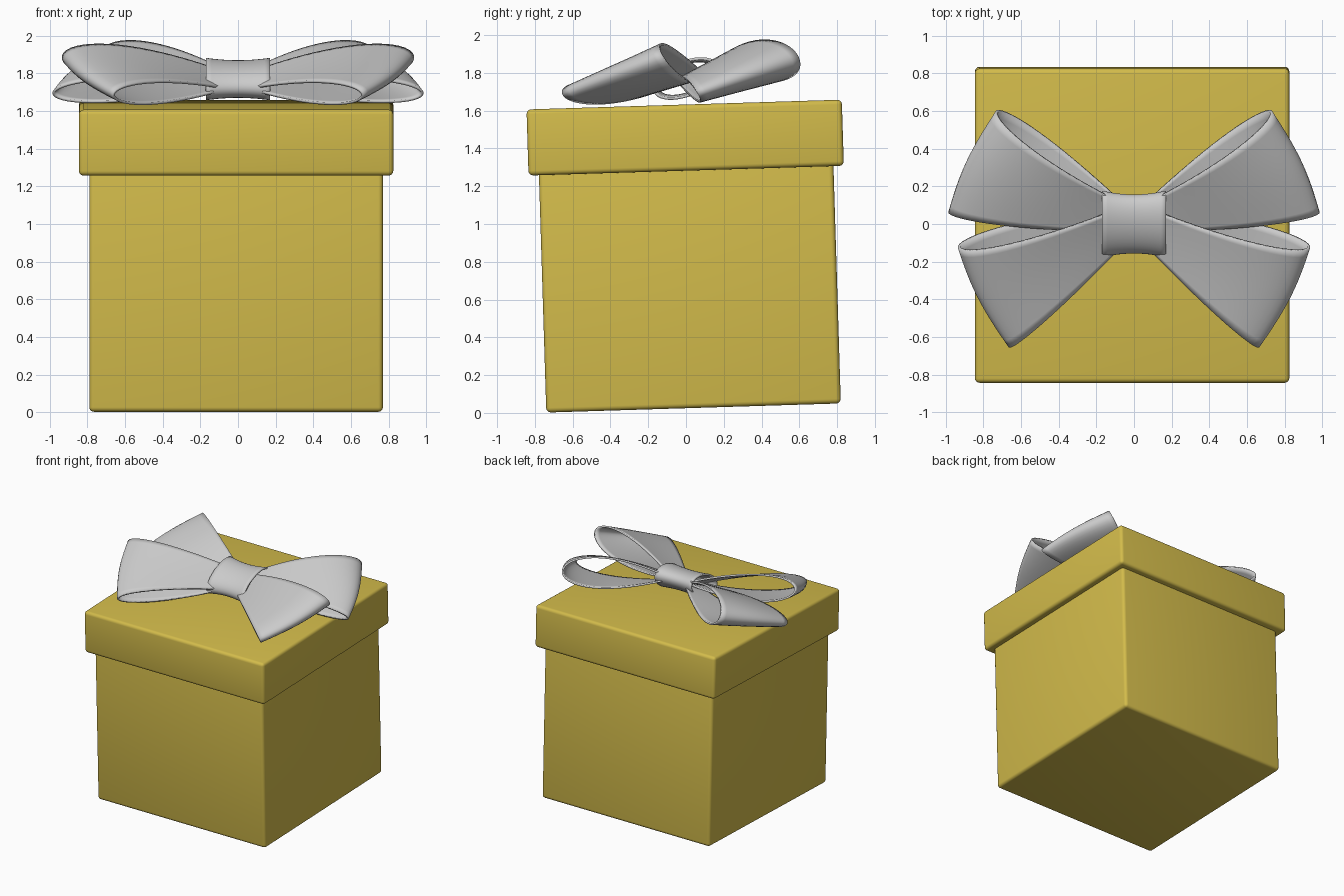
import bpy, bmesh
from math import sin, cos, pi, radians
from mathutils import Vector, Matrix

if "Cube" in bpy.data.objects:
    bpy.data.objects.remove(bpy.data.objects["Cube"])

TILT = 0.031                      # the whole box leans slightly about x
gold = bpy.data.materials.new("gold_card")
gold.diffuse_color = (0.65, 0.50, 0.07, 1)
gold.use_nodes = True
gold.node_tree.nodes["Principled BSDF"].inputs["Base Color"].default_value = gold.diffuse_color


def finish(name, bm, mat=None):
    bmesh.ops.recalc_face_normals(bm, faces=bm.faces)
    mesh = bpy.data.meshes.new(name)
    bm.to_mesh(mesh)
    bm.free()
    ob = bpy.data.objects.new(name, mesh)
    bpy.context.collection.objects.link(ob)
    if mat:
        mesh.materials.append(mat)
    bpy.context.view_layer.objects.active = ob
    ob.select_set(True)
    bpy.ops.object.shade_smooth_by_angle(angle=radians(40))
    ob.select_set(False)
    return ob


def rounded_box(name, width, bottom, height):
    bm = bmesh.new()
    bmesh.ops.create_cube(bm, size=1)
    bmesh.ops.scale(bm, vec=(width, width, height), verts=bm.verts)
    bmesh.ops.translate(bm, vec=(0, 0, bottom + height / 2), verts=bm.verts)
    bmesh.ops.bevel(bm, geom=bm.edges[:], offset=0.025, segments=4,
                    profile=0.5, affect='EDGES')
    bm.transform(Matrix.Translation((-0.01, 0.04, 0.026)) @ Matrix.Rotation(TILT, 4, 'X'))
    return finish(name, bm, gold)


def thicken(ob, amount):
    mod = ob.modifiers.new("thickness", 'SOLIDIFY')
    mod.thickness = amount
    mod.offset = 0


def bow_loop(name, roots, tips, puffs, around=48, across=14):
    """Flared teardrop ribbon loop; each pair gives its low and high edge."""
    r0, r1 = map(Vector, roots)
    t0, t1 = map(Vector, tips)
    normal = Vector((0, -sin(radians(30)), cos(radians(30))))
    bm = bmesh.new()
    rows = []
    for j in range(across + 1):
        v = j / across
        root = r0.lerp(r1, v)
        tip = t0.lerp(t1, v) + Vector((0.03, 0, 0)) * sin(pi * v)
        puff = puffs[0] + (puffs[1] - puffs[0]) * v
        row = []
        for i in range(around):
            a = 2 * pi * (i + 0.5) / around
            u = (1 - cos(a)) / 2
            p = root.lerp(tip, u) + normal * (puff * sin(a) * sin(a / 2))
            row.append(bm.verts.new(p))
        rows.append(row)
    for a, b in zip(rows, rows[1:]):
        for i in range(around - 1):
            bm.faces.new((a[i], a[i + 1], b[i + 1], b[i]))
    ob = finish(name, bm)
    thicken(ob, 0.014)
    ob.modifiers.new("mirror", 'MIRROR').use_axis[0] = True
    return ob


# box and lid
rounded_box("box_body", 1.56, 0.0, 1.30)
rounded_box("box_lid", 1.67, 1.257, 0.35)

# two mirrored pairs of ribbon loops
bow_loop("back_bow_loops",
         [(0.06, -0.04, 1.745), (0.06, 0.11, 1.81)],
         [(0.98, 0.06, 1.695), (0.73, 0.59, 1.89)], (0.09, 0.155))
bow_loop("front_bow_loops",
         [(0.06, -0.11, 1.72), (0.06, 0.09, 1.80)],
         [(0.66, -0.65, 1.685), (0.93, -0.12, 1.885)], (0.085, 0.135))

# waisted knot band around the loops
bm = bmesh.new()
rings = []
for i in range(13):
    x = -0.17 + 0.34 * i / 12
    s = 0.88 + 0.12 * (x / 0.17) ** 2
    ring = []
    for k in range(40):
        a = 2 * pi * k / 40
        ring.append(bm.verts.new((x, 0.18 * s * cos(a), 0.088 * s * sin(a))))
    rings.append(ring)
for a, b in zip(rings, rings[1:]):
    for k in range(40):
        bm.faces.new((a[k], a[(k + 1) % 40], b[(k + 1) % 40], b[k]))
bm.transform(Matrix.Translation((0, 0, 1.77)) @ Matrix.Rotation(radians(22), 4, 'X'))
thicken(finish("bow_knot", bm), 0.014)
